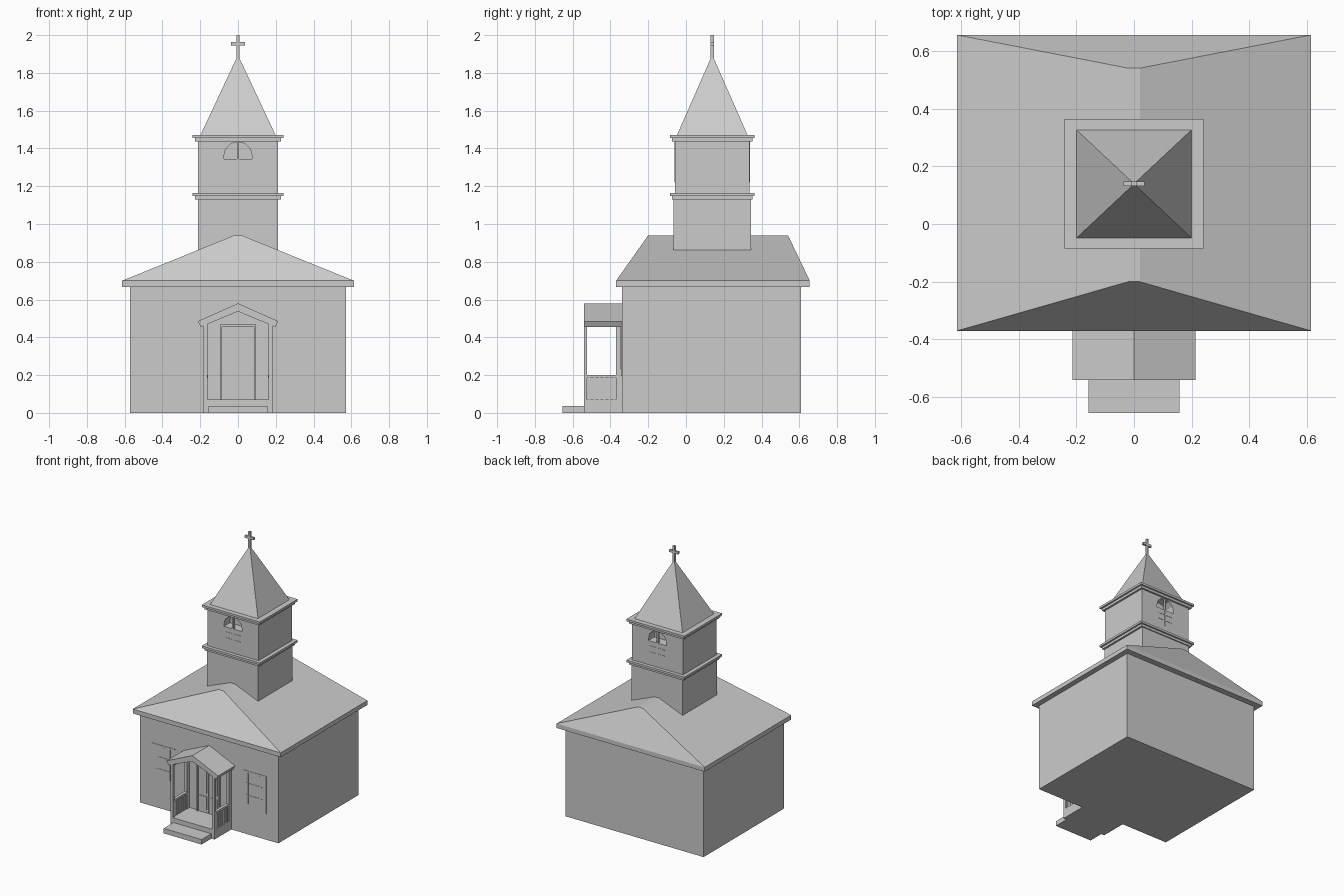
import bpy, bmesh, math

if "Cube" in bpy.data.objects:
    bpy.data.objects.remove(bpy.data.objects["Cube"])


def hull(name, pts):
    """Convex solid around a few points."""
    bm = bmesh.new()
    for p in pts:
        bm.verts.new(p)
    bmesh.ops.convex_hull(bm, input=bm.verts)
    bmesh.ops.dissolve_limit(bm, angle_limit=0.01, verts=bm.verts, edges=bm.edges)
    bmesh.ops.recalc_face_normals(bm, faces=bm.faces)
    me = bpy.data.meshes.new(name)
    bm.to_mesh(me)
    bm.free()
    ob = bpy.data.objects.new(name, me)
    bpy.context.collection.objects.link(ob)
    return ob


def box(name, x0, x1, y0, y1, z0, z1):
    return hull(name, [(x, y, z) for x in (x0, x1) for y in (y0, y1) for z in (z0, z1)])


def slab(name, profile, y0, y1):
    """Convex x-z profile extruded along y."""
    return hull(name, [(x, y, z) for x, z in profile for y in (y0, y1)])


# Main hall, eaves and hipped roof with a narrow flat ridge
box("hall_walls", -0.573, 0.573, -0.34, 0.61, 0, 0.675)
box("eaves", -0.613, 0.613, -0.37, 0.655, 0.667, 0.70)
hull("hipped_roof",
     [(x, y, 0.70) for x in (-0.613, 0.613) for y in (-0.37, 0.655)]
     + [(x, y, 0.94) for x in (-0.02, 0.02) for y in (-0.20, 0.54)])

# Tower with stepped cornices
TY = 0.139
box("tower_base", -0.212, 0.212, TY - 0.204, TY + 0.204, 0.72, 1.135)
belfry = box("belfry", -0.212, 0.212, TY - 0.198, TY + 0.198, 1.13, 1.45)
for name, z in (("lower_cornice", 1.13), ("upper_cornice", 1.437)):
    box(name + "_step", -0.227, 0.227, TY - 0.212, TY + 0.212, z, z + 0.02)
    box(name + "_top", -0.24, 0.24, TY - 0.224, TY + 0.224, z + 0.018, z + 0.034)

# Arched belfry openings, front and back
for side in (-1, 1):
    face = TY + side * 0.198
    arch = [(0.075 * math.cos(a), 1.36 + 0.075 * math.sin(a))
            for a in [math.pi * i / 6 for i in range(7)]]
    cutter = slab("arch_cutter", arch + [(-0.075, 1.345), (0.075, 1.345)],
                  face - side * 0.07, face + side * 0.02)
    mod = belfry.modifiers.new("arch", "BOOLEAN")
    mod.operation, mod.solver, mod.object = "DIFFERENCE", "EXACT", cutter
    bpy.context.view_layer.objects.active = belfry
    bpy.ops.object.modifier_apply(modifier=mod.name)
    bpy.data.objects.remove(cutter)
    y0, y1 = sorted((face - side * 0.012, face + side * 0.002))
    box("belfry_mullion", -0.006, 0.006, y0, y1, 1.22, 1.436)
    for z in (1.26, 1.305):
        box("belfry_glazing_bar", -0.06, 0.06, y0, y1, z, z + 0.005)

# Spire and cross
hull("spire", [(x, y, 1.468) for x in (-0.2, 0.2) for y in (TY - 0.188, TY + 0.188)]
     + [(x, TY + y, 1.88) for x in (-0.007, 0.007) for y in (-0.007, 0.007)])
box("cross_upright", -0.008, 0.008, TY - 0.008, TY + 0.008, 1.86, 2.0)
box("cross_arm", -0.036, 0.036, TY - 0.008, TY + 0.008, 1.946, 1.964)

# Front windows with glazing bars
for s in (-1, 1):
    c = s * 0.374
    box("window_pane", c - 0.1, c + 0.1, -0.343, -0.33, 0.195, 0.475)
    for dx in (-0.05, 0.05):
        box("window_upright", c + dx - 0.003, c + dx + 0.003, -0.346, -0.335, 0.23, 0.46)
    box("window_centre_bar", c - 0.003, c + 0.003, -0.346, -0.335, 0.23, 0.46)
    for z in (0.29, 0.38):
        box("window_bar", c - 0.065, c + 0.065, -0.346, -0.335, z, z + 0.006)

# Porch floor and step
box("porch_floor", -0.183, 0.183, -0.54, -0.335, 0, 0.072)
box("porch_step", -0.157, 0.157, -0.655, -0.535, 0, 0.037)

# Porch posts, railings and gabled roof
for s in (-1, 1):
    def side_box(name, a, b, *rest):
        return box(name, *sorted((s * a, s * b)), *rest)
    for y0, y1 in ((-0.54, -0.523), (-0.37, -0.338)):
        side_box("porch_post", 0.162, 0.183, y0, y1, 0.07, 0.49)
    side_box("porch_rail", 0.16, 0.183, -0.53, -0.35, 0.186, 0.2)
    side_box("railing_panel", 0.168, 0.174, -0.53, -0.35, 0.07, 0.19)
    for i in range(6):
        y = -0.515 + i * 0.026
        side_box("baluster", 0.164, 0.179, y, y + 0.01, 0.07, 0.19)
    side_box("porch_beam", 0.162, 0.183, -0.54, -0.34, 0.455, 0.485)
    slab("porch_roof", [(0, 0.58), (0, 0.537), (s * 0.197, 0.455), (s * 0.213, 0.485)],
         -0.54, -0.335)

# Double door with frame and panels
for s in (-1, 1):
    def door_box(name, a, b, *rest):
        return box(name, *sorted((s * a, s * b)), *rest)
    door_box("door_frame", 0.085, 0.095, -0.356, -0.335, 0.07, 0.465)
    door_box("door_leaf", 0.002, 0.085, -0.347, -0.335, 0.07, 0.455)
    for z0, z1 in ((0.095, 0.195), (0.22, 0.435)):
        door_box("door_panel", 0.014, 0.073, -0.351, -0.34, z0, z1)
box("door_lintel", -0.095, 0.095, -0.356, -0.335, 0.455, 0.467)
